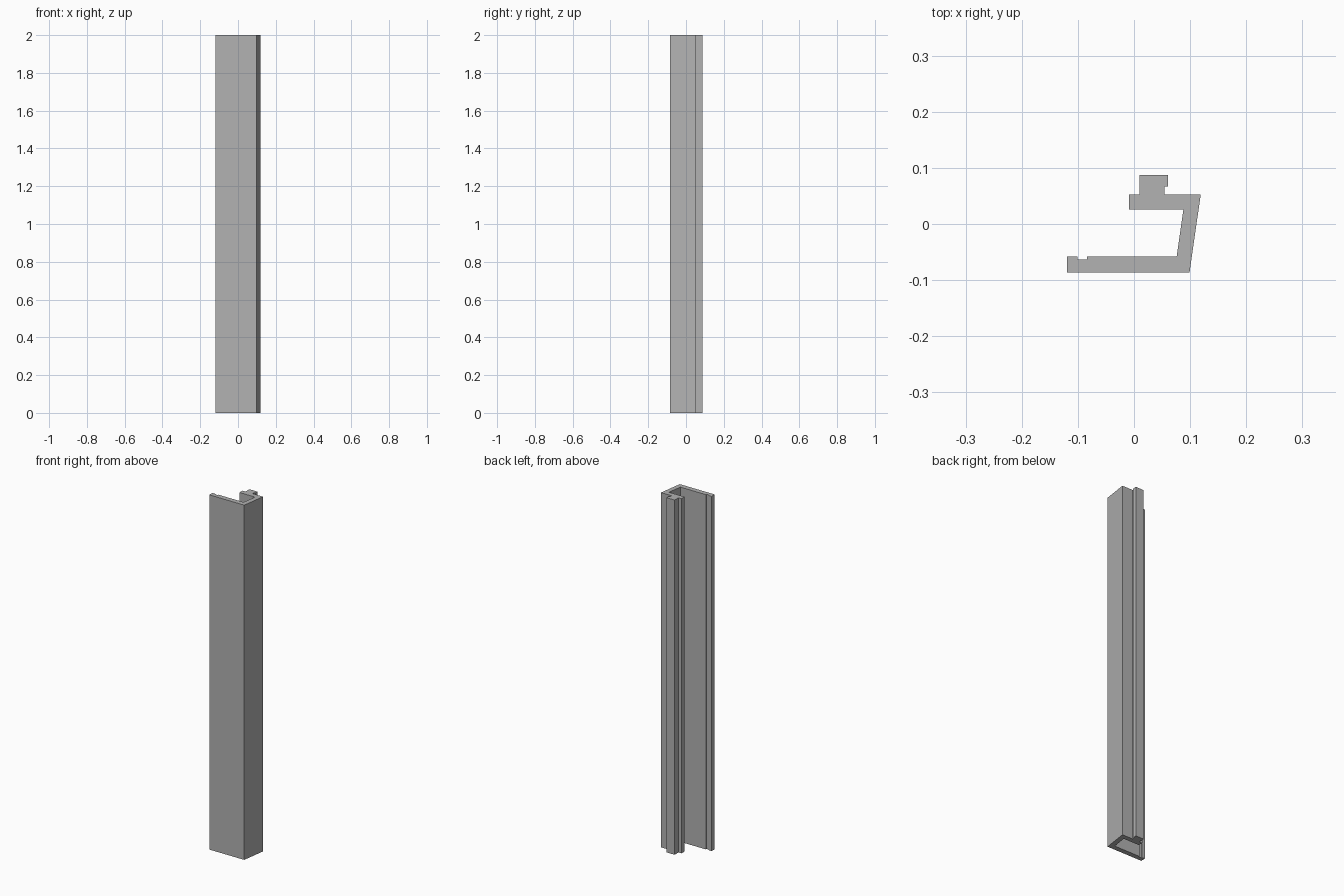
import bpy
import bmesh

cube = bpy.data.objects.get("Cube")
if cube:
    bpy.data.objects.remove(cube, do_unlink=True)

LENGTH = 2.0

# Single grey finish
grey = bpy.data.materials.new("grey")
grey.use_nodes = True
colour = (0.445, 0.445, 0.445, 1.0)
grey.diffuse_color = colour
grey.node_tree.nodes["Principled BSDF"].inputs["Base Color"].default_value = colour


def extrude_profile(name, outline, length):
    """Raise a closed counter-clockwise outline into a solid bar."""
    bm = bmesh.new()
    face = bm.faces.new([bm.verts.new((x, y, 0)) for x, y in outline])
    result = bmesh.ops.extrude_face_region(bm, geom=[face])
    top = [v for v in result["geom"] if isinstance(v, bmesh.types.BMVert)]
    bmesh.ops.translate(bm, verts=top, vec=(0, 0, length))
    bmesh.ops.recalc_face_normals(bm, faces=bm.faces[:])
    mesh = bpy.data.meshes.new(name)
    bm.to_mesh(mesh)
    bm.free()
    mesh.materials.append(grey)
    obj = bpy.data.objects.new(name, mesh)
    bpy.context.collection.objects.link(obj)
    return obj


# Front plate and slanted side wall
front_y, front_in = -0.086, -0.058
back_y, back_in = 0.053, 0.026
outline = [(-0.119, front_y), (0.099, front_y), (0.119, back_y)]

# Hooked rib on the back flange
outline += [(0.054, back_y), (0.054, 0.067), (0.061, 0.067),
            (0.061, 0.087), (0.010, 0.087), (0.010, back_y)]

# Back flange and inside of the channel
outline += [(-0.009, back_y), (-0.009, back_in),
            (0.088, back_in), (0.076, front_in)]

# Shallow groove near the free edge of the front plate
outline += [(-0.084, front_in), (-0.084, -0.0635),
            (-0.101, -0.0635), (-0.101, front_in), (-0.119, front_in)]

extrude_profile("channel_profile", outline, LENGTH)
